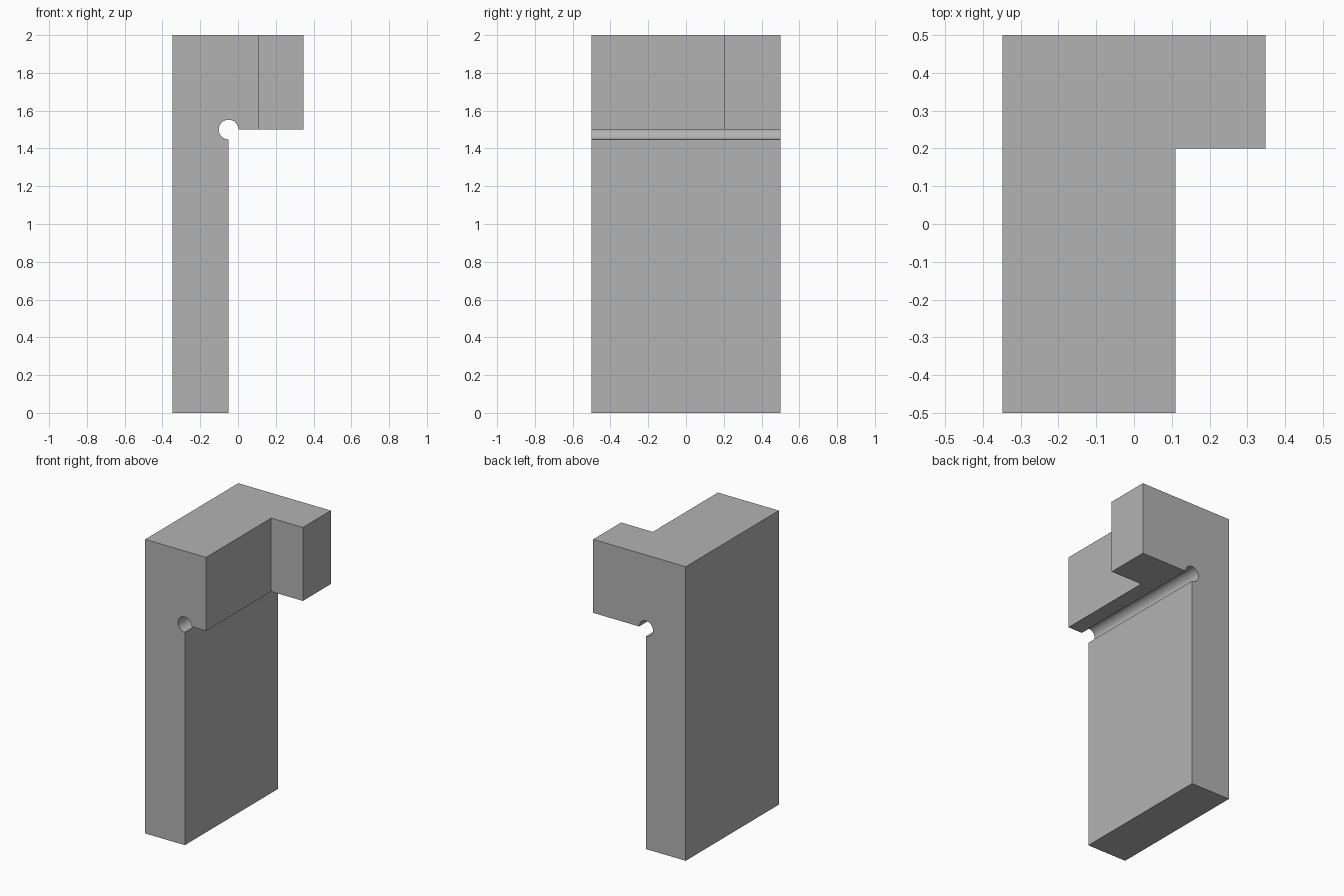
import bpy
import bmesh
from math import cos, sin, pi, radians
from mathutils import Vector

cube = bpy.data.objects.get("Cube")
if cube:
    bpy.data.objects.remove(cube, do_unlink=True)

# Main dimensions
LEFT, LEG, STEP, TIP = -0.348, -0.05, 0.11, 0.348
FRONT, NOTCH, BACK = -0.5, 0.2, 0.5
TOP, ARM = 2.0, 1.5
RADIUS, SEGMENTS = 0.052, 36

# Single grey finish
grey = bpy.data.materials.new("plain grey")
grey.use_nodes = True
colour = (0.45, 0.45, 0.45, 1)
grey.diffuse_color = colour
grey.node_tree.nodes["Principled BSDF"].inputs["Base Color"].default_value = colour

# Side profile: leg, three-quarter round relief groove, short arm
profile = [(LEFT, 0), (LEG, 0)]
for i in range(SEGMENTS + 1):
    a = -pi / 2 - 1.5 * pi * i / SEGMENTS
    profile.append((LEG + RADIUS * cos(a), ARM + RADIUS * sin(a)))
profile += [(STEP, ARM), (STEP, TOP), (LEFT, TOP)]

bm = bmesh.new()
face = bm.faces.new([bm.verts.new((x, FRONT, z)) for x, z in profile])
swept = bmesh.ops.extrude_face_region(bm, geom=[face])
bmesh.ops.translate(bm, vec=(0, BACK - FRONT, 0),
                    verts=[v for v in swept["geom"] if isinstance(v, bmesh.types.BMVert)])

# Split the arm at the notch and pull its rear end out into the long tab
arm = [f for f in bm.faces if all(abs(v.co.x - STEP) < 1e-4 for v in f.verts)]
bmesh.ops.bisect_plane(bm, geom=bm.verts[:] + bm.edges[:] + bm.faces[:],
                       plane_co=(0, NOTCH, 0), plane_no=(0, 1, 0))
end = [f for f in bm.faces
       if all(abs(v.co.x - STEP) < 1e-4 and v.co.y > NOTCH - 1e-4 for v in f.verts)]
tab = bmesh.ops.extrude_face_region(bm, geom=end)
bmesh.ops.translate(bm, vec=Vector((TIP - STEP, 0, 0)),
                    verts=[v for v in tab["geom"] if isinstance(v, bmesh.types.BMVert)])
bmesh.ops.delete(bm, geom=[f for f in end if f.is_valid], context="FACES_ONLY")

# Merge coplanar pieces and orient the faces outward
bmesh.ops.dissolve_limit(bm, angle_limit=radians(1), verts=bm.verts[:], edges=bm.edges[:])
bmesh.ops.recalc_face_normals(bm, faces=bm.faces[:])

mesh = bpy.data.meshes.new("notched_bracket")
bm.to_mesh(mesh)
bm.free()
mesh.materials.append(grey)
bracket = bpy.data.objects.new("notched_bracket", mesh)
bpy.context.collection.objects.link(bracket)

# Smooth groove, crisp edges
bpy.ops.object.select_all(action="DESELECT")
bracket.select_set(True)
bpy.context.view_layer.objects.active = bracket
bpy.ops.object.shade_smooth_by_angle(angle=radians(30))
